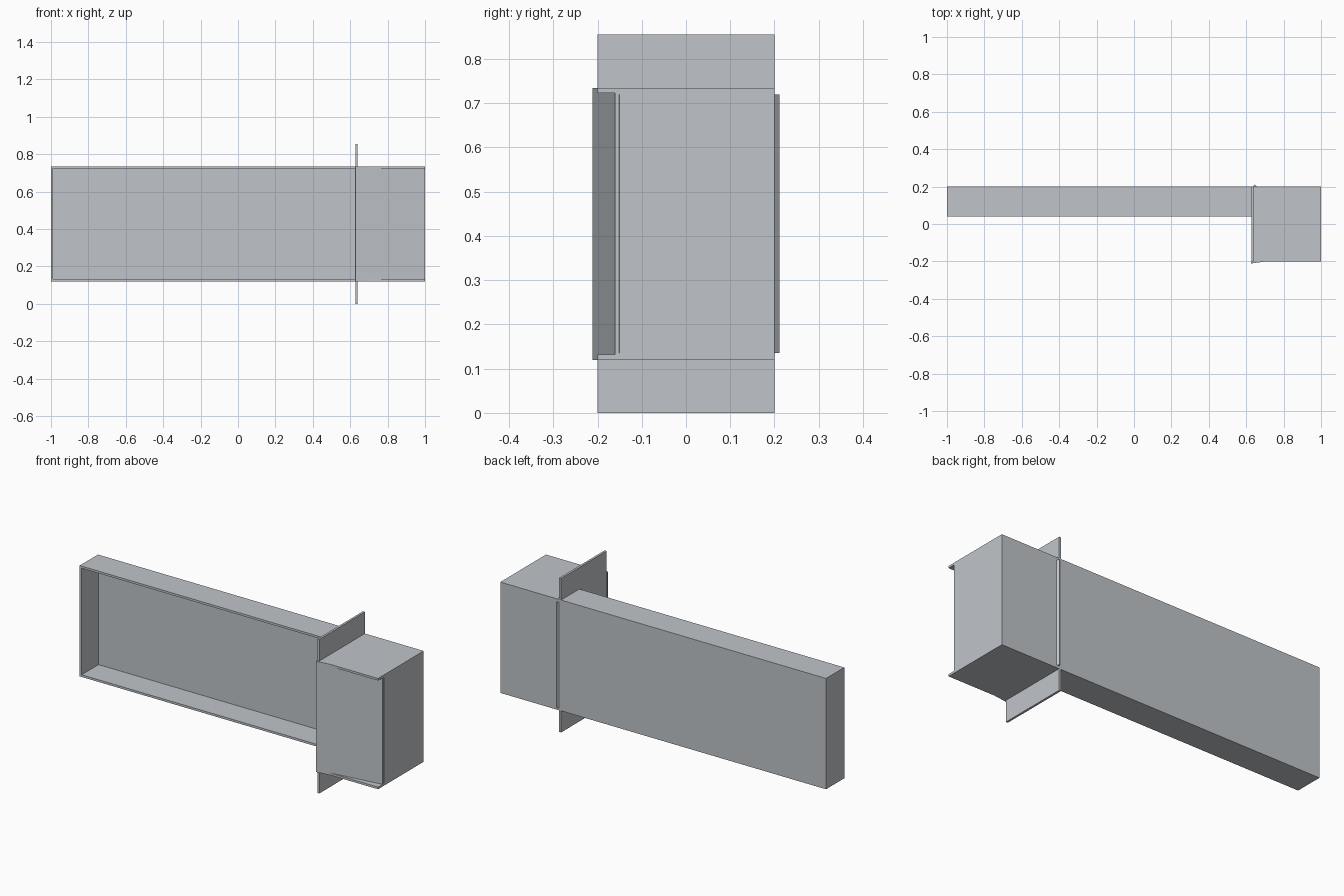
import bpy
from math import atan2, hypot
from mathutils import Vector

if "Cube" in bpy.data.objects:
    bpy.data.objects.remove(bpy.data.objects["Cube"])

GREY = (0.53, 0.56, 0.59, 1)
steel = bpy.data.materials.new("light grey steel")
steel.use_nodes = True
steel.diffuse_color = GREY
steel.node_tree.nodes["Principled BSDF"].inputs["Base Color"].default_value = GREY


def box(name, x, y, z):
    """Axis-aligned plate given by its ranges on x, y and z."""
    bpy.ops.mesh.primitive_cube_add(size=1, location=[sum(r) / 2 for r in (x, y, z)])
    ob = bpy.context.object
    ob.name = name
    ob.scale = [r[1] - r[0] for r in (x, y, z)]
    ob.data.materials.append(steel)
    return ob


def slanted(name, start, end, thick, z):
    """Upright plate whose outer face runs from start to end in plan."""
    a, b = Vector(start), Vector(end)
    d = b - a
    inward = Vector((-d.y, d.x)).normalized() * thick / 2
    mid = (a + b) / 2 + inward
    half = d.length / 2
    ob = box(name, (-half, half), (-thick / 2, thick / 2), z)
    ob.location.xy = mid
    ob.rotation_euler.z = atan2(d.y, d.x)
    return ob


T = 0.012
BOTTOM, TOP = 0.12, 0.735
BACK = 0.2
FLANGE = 0.627
INNER = (BOTTOM + T, TOP - T)

# Long shallow tray, open at the front
TRAY = (0.04, BACK)
box("tray_back", (-1, FLANGE), (BACK - T, BACK), (BOTTOM, TOP))
box("tray_top", (-1, FLANGE), (TRAY[0], BACK - T), (TOP - T, TOP))
box("tray_bottom", (-1, FLANGE), (TRAY[0], BACK - T), (BOTTOM, BOTTOM + T))
box("tray_end", (-1, -1 + T), (TRAY[0], BACK - T), INNER)

# Tall plate between the tray and the housing
box("flange_plate", (FLANGE, FLANGE + T), (-0.2, BACK), (0, 0.855))

# Deep housing
HOUSE = (FLANGE + T, 1)
box("housing_top", HOUSE, (-0.2, BACK), (TOP - T, TOP))
box("housing_bottom", HOUSE, (-0.2, BACK), (BOTTOM, BOTTOM + T))
box("housing_back", HOUSE, (BACK - T, BACK), INNER)
box("housing_side", (1 - T, 1), (-0.16, BACK - T), INNER)

# Sloping front cover and diagonal inner plate
slanted("front_cover", (FLANGE, -0.211), (0.997, -0.16), 0.01, (BOTTOM, TOP))
slanted("diagonal_plate", (1.001, -0.151), (0.645, 0.211), 0.01, (0.135, 0.72))
